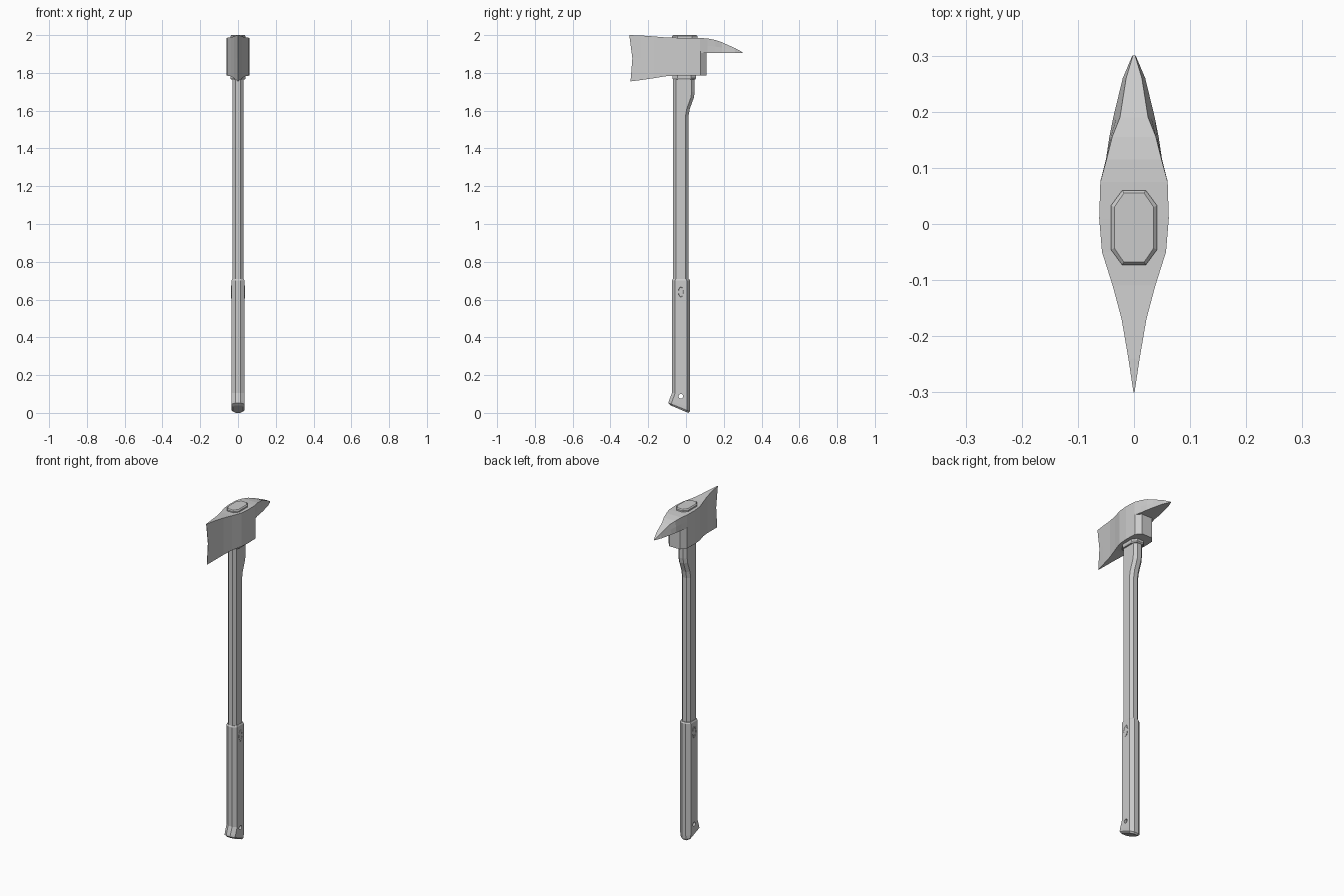
import bpy, bmesh, math

cube = bpy.data.objects.get("Cube")
if cube:
    bpy.data.objects.remove(cube)

grey = bpy.data.materials.new("plain grey")
grey.use_nodes = True
colour = (0.6, 0.6, 0.6, 1)
grey.diffuse_color = colour
grey.node_tree.nodes["Principled BSDF"].inputs["Base Color"].default_value = colour


def loft(name, rings):
    """Skin a row of equal-sized point rings and cap both ends."""
    bm = bmesh.new()
    loops = [[bm.verts.new(p) for p in ring] for ring in rings]
    n = len(loops[0])
    for a, b in zip(loops, loops[1:]):
        for i in range(n):
            j = (i + 1) % n
            bm.faces.new((a[i], a[j], b[j], b[i]))
    bm.faces.new(loops[0][::-1])
    bm.faces.new(loops[-1])
    bmesh.ops.recalc_face_normals(bm, faces=bm.faces)
    mesh = bpy.data.meshes.new(name)
    bm.to_mesh(mesh)
    bm.free()
    mesh.materials.append(grey)
    obj = bpy.data.objects.new(name, mesh)
    bpy.context.collection.objects.link(obj)
    return obj


def octagon(front, z_front, back, z_back, half, flat=0.013, chamfer=0.016):
    """Chamfered handle section, tilted when the two heights differ."""
    side = [(flat, front), (half, front + chamfer), (half, back - chamfer), (flat, back)]
    points = side + [(-x, y) for x, y in reversed(side)]
    return [(x, y, z_front + (z_back - z_front) * (y - front) / (back - front))
            for x, y in points]


def level(front, back, z, half, **kw):
    return octagon(front, z, back, z, half, **kw)


# Shaft, swelling backwards under the head
loft("shaft", [level(-0.07, back, z, 0.029) for z, back in
               ((0.69, 0.013), (1.57, 0.013), (1.61, 0.02), (1.67, 0.042),
                (1.70, 0.046), (1.79, 0.046))])

# Grip with a flared, slanted butt
grip = loft("grip", [
    octagon(-0.082, 0.04, 0.012, 0.0, 0.026),
    octagon(-0.094, 0.053, 0.02, 0.008, 0.034),
    octagon(-0.09, 0.065, 0.021, 0.03, 0.035),
    octagon(-0.074, 0.105, 0.021, 0.1, 0.035),
    level(-0.075, 0.021, 0.70, 0.035),
    level(-0.071, 0.017, 0.708, 0.031)])

# Lanyard hole through the butt
bpy.ops.mesh.primitive_cylinder_add(vertices=16, radius=0.012, depth=0.2,
                                    location=(0, -0.027, 0.088),
                                    rotation=(0, math.pi / 2, 0))
cutter = bpy.context.object
cutter.name = "lanyard_hole_cutter"
cutter.hide_render = True
cutter.hide_set(True)
cutter.display_type = 'WIRE'
cutter.data.materials.append(grey)
cut = grip.modifiers.new("lanyard hole", 'BOOLEAN')
cut.operation = 'DIFFERENCE'
cut.object = cutter


# Scalloped oval badge on each side of the grip
def oval(x, scale):
    ring = []
    for i in range(32):
        a = math.tau * i / 32
        r = scale * (1 if i % 2 else 0.88)
        ring.append((x, -0.027 + 0.018 * r * math.cos(a), 0.64 + 0.035 * r * math.sin(a)))
    return ring


for side, label in ((1, "left"), (-1, "right")):
    loft("badge_" + label, [oval(side * x, s) for x, s in
                            ((0.033, 1), (0.037, 1), (0.037, 0.8), (0.0355, 0.75))])


# Axe head: y, half widths at top and bottom, top and bottom heights, edge bow
def head_section(y, top, bottom, z_top, z_bottom, bow=0.0):
    side = [(top, y, z_top), ((top + bottom) / 2, y + bow, (z_top + z_bottom) / 2),
            (bottom, y + bow * 0.4, z_bottom)]
    return side + [(-x, v, z) for x, v, z in reversed(side)]


loft("axe_head", [head_section(*s) for s in (
    (-0.3, 0.001, 0.001, 2.0, 1.755, 0.016),
    (-0.24, 0.010, 0.010, 1.998, 1.762),
    (-0.17, 0.022, 0.022, 1.993, 1.772),
    (-0.11, 0.038, 0.038, 1.988, 1.782),
    (-0.05, 0.057, 0.057, 1.986, 1.785),
    (0.01, 0.062, 0.062, 1.986, 1.785),
    (0.075, 0.060, 0.060, 1.985, 1.785),
    (0.075, 0.060, 0.060, 1.985, 1.905),
    (0.115, 0.049, 0.050, 1.982, 1.905),
    (0.155, 0.039, 0.044, 1.974, 1.905),
    (0.19, 0.025, 0.037, 1.962, 1.905),
    (0.26, 0.014, 0.020, 1.931, 1.905),
    (0.3, 0.002, 0.003, 1.909, 1.904))])

# Poll block below the pick
poll = [(0.06, 0.07), (0.06, 0.078), (0.035, 0.108), (-0.035, 0.108),
        (-0.06, 0.078), (-0.06, 0.07)]
loft("poll", [[(x, y, z) for x, y in poll] for z in (1.785, 1.915)])

# Eye plug on top and collar beneath the head
eye = dict(flat=0.021, chamfer=0.027)
loft("eye_plug", [level(-0.073, 0.06, 1.97, 0.041, **eye),
                  level(-0.073, 0.06, 1.994, 0.041, **eye),
                  level(-0.068, 0.055, 2.0, 0.035, flat=0.018, chamfer=0.025)])
loft("collar", [level(-0.068, 0.048, 1.765, 0.037, **eye),
                level(-0.072, 0.054, 1.772, 0.041, **eye),
                level(-0.072, 0.054, 1.80, 0.041, **eye)])
